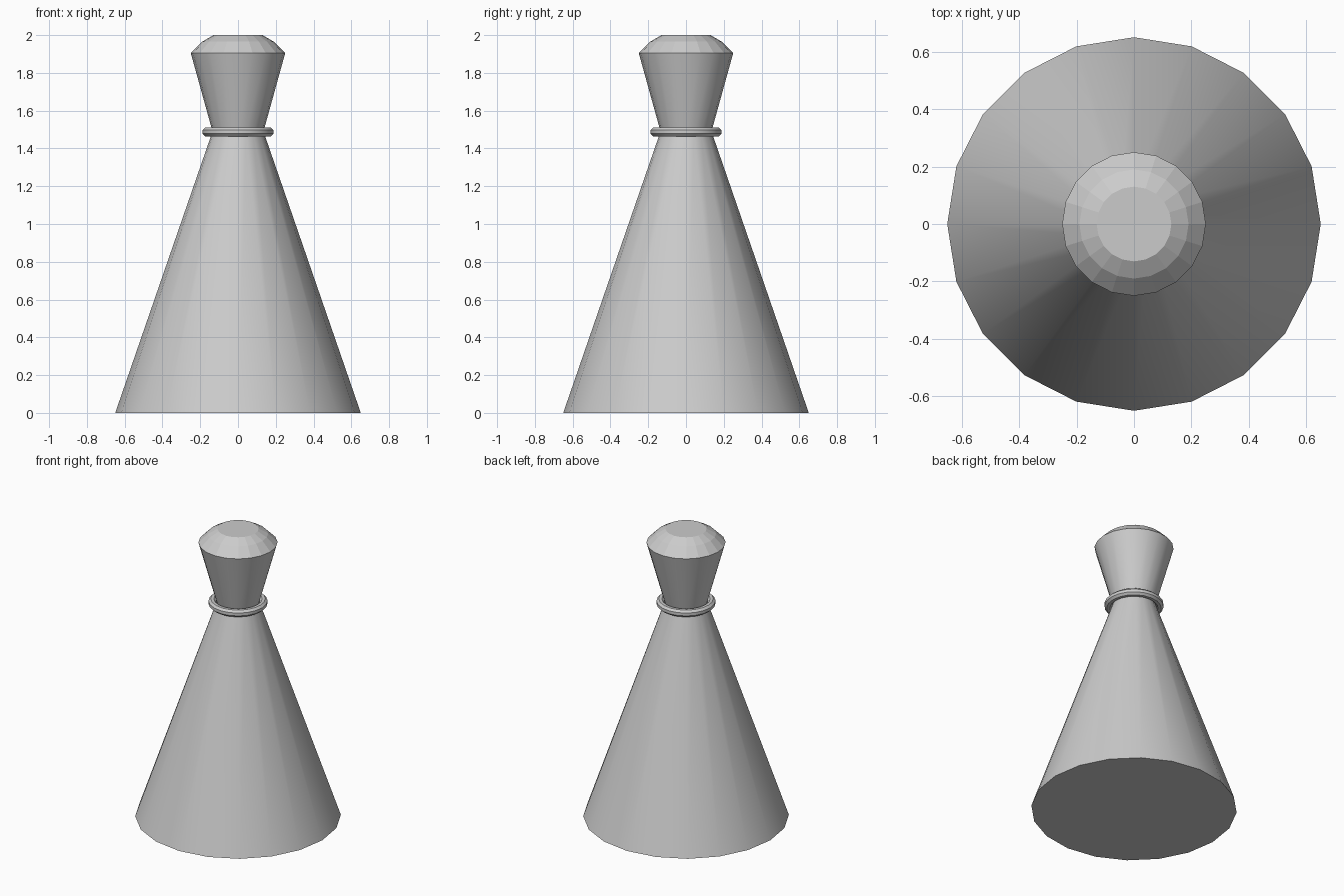
import bpy, bmesh
from math import cos, sin, pi, radians

if "Cube" in bpy.data.objects:
    bpy.data.objects.remove(bpy.data.objects["Cube"])

SIDES = 20


def lathe(name, profile, closed=False, flat_above=None):
    """Revolve (radius, z) points around z; cap the ends unless closed."""
    bm = bmesh.new()
    rings = [[bm.verts.new((r * cos(2 * pi * i / SIDES), r * sin(2 * pi * i / SIDES), z))
              for i in range(SIDES)] for r, z in profile]
    pairs = list(zip(rings, rings[1:]))
    if closed:
        pairs.append((rings[-1], rings[0]))
    else:
        bm.faces.new(rings[0][::-1])
        bm.faces.new(rings[-1])
    for a, b in pairs:
        for i in range(SIDES):
            j = (i + 1) % SIDES
            bm.faces.new((a[i], a[j], b[j], b[i]))
    bmesh.ops.recalc_face_normals(bm, faces=bm.faces)
    mesh = bpy.data.meshes.new(name)
    bm.to_mesh(mesh)
    bm.free()
    obj = bpy.data.objects.new(name, mesh)
    bpy.context.collection.objects.link(obj)
    bpy.ops.object.select_all(action='DESELECT')
    obj.select_set(True)
    bpy.context.view_layer.objects.active = obj
    bpy.ops.object.shade_smooth_by_angle(angle=radians(30))
    # Keep the faceted crown flat
    if flat_above is not None:
        for p in mesh.polygons:
            if p.center.z > flat_above:
                p.use_smooth = False
    return obj


# Conical body
lathe("body", [(0.65, 0), (0.135, 1.49)])

# Flared head with faceted crown
lathe("head", [(0.135, 1.49), (0.25, 1.905), (0.19, 1.965), (0.13, 2.0)], flat_above=1.91)

# Collar ring at the neck
collar = [(0.163 + 0.026 * cos(pi * (k + 0.5) / 4), 1.488 + 0.026 * sin(pi * (k + 0.5) / 4))
          for k in range(8)]
lathe("collar", collar, closed=True)
